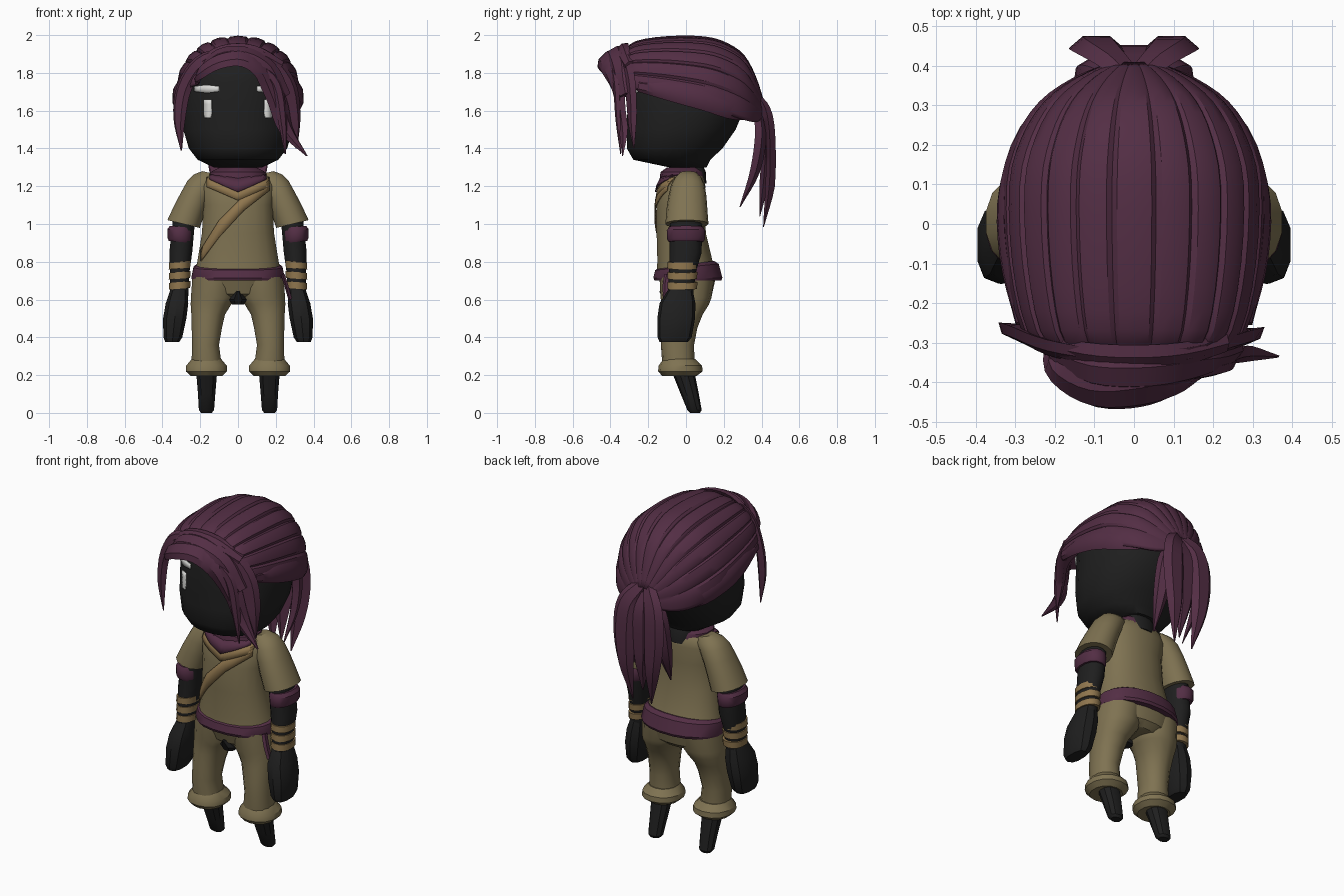
import bpy, bmesh, math
from mathutils import Vector


def material(name, r, g, b):
    m = bpy.data.materials.new(name)
    m.diffuse_color = (r, g, b, 1)
    return m


BLACK = material("charcoal", .0135, .0135, .0135)
PURPLE = material("plum", .086, .027, .058)
KHAKI = material("khaki", .212, .170, .084)
OCHRE = material("ochre", .275, .180, .075)
WHITE = material("off_white", .70, .70, .68)


def finish(name, verts, faces, mat, angle=35, fix=True):
    me = bpy.data.meshes.new(name)
    me.from_pydata([tuple(v) for v in verts], [], faces)
    if fix:
        bm = bmesh.new()
        bm.from_mesh(me)
        bmesh.ops.recalc_face_normals(bm, faces=bm.faces)
        bm.to_mesh(me)
        bm.free()
    ob = bpy.data.objects.new(name, me)
    bpy.context.collection.objects.link(ob)
    me.materials.append(mat)
    bpy.ops.object.select_all(action='DESELECT')
    ob.select_set(True)
    bpy.context.view_layer.objects.active = ob
    bpy.ops.object.shade_smooth_by_angle(angle=math.radians(angle))
    return ob


def spline(pts, steps):
    """Smooth interpolation through tuples of any length."""
    p = [Vector(q) for q in pts]
    p = [p[0] * 2 - p[1]] + p + [p[-1] * 2 - p[-2]]
    out = []
    for i in range(1, len(p) - 2):
        a, b, c, d = p[i - 1:i + 3]
        for s in range(steps):
            t = s / steps
            out.append(.5 * (2 * b + (c - a) * t + (2 * a - 5 * b + 4 * c - d) * t * t
                             + (3 * b - a - 3 * c + d) * t ** 3))
    return out + [p[-2]]


def loft(name, rings, mat, side=1, n=14, power=2.2, tilt=0, angle=35):
    """Stacked rings (z, centre x, centre y, radius x, radius y[, slope in y]), capped."""
    verts, faces = [], []
    for z, cx, cy, rx, ry, *slope in rings:
        for k in range(n):
            a = 2 * math.pi * (k + .5) / n
            c, s = math.cos(a), math.sin(a)
            dx = rx * math.copysign(abs(c) ** (2 / power), c)
            dy = ry * math.copysign(abs(s) ** (2 / power), s)
            verts.append((side * (cx + dx), cy + dy, z + tilt * dx + sum(slope) * dy))
    for r in range(len(rings) - 1):
        for k in range(n):
            m = (k + 1) % n
            faces.append((r * n + k, r * n + m, r * n + n + m, r * n + n + k))
    faces += [tuple(range(n)), tuple(range(len(verts) - n, len(verts)))]
    return finish(name, verts, faces, mat, angle)


def front_y(rings, x, z, power=2.2):
    """Front surface depth of a loft at x, z."""
    for a, b in zip(rings, rings[1:]):
        if a[0] <= z <= b[0]:
            t = (z - a[0]) / (b[0] - a[0])
            _, _, cy, rx, ry = [p + (q - p) * t for p, q in zip(a, b)]
            return cy - ry * max(0, 1 - abs(x / rx) ** power) ** (1 / power)
    return rings[-1][2] - rings[-1][4]


def ribbon(name, pts, rings, mat, across=(0, 1), lift=.006, steps=8):
    """Thin strip (x, z, half width) laid on the front of a loft."""
    rows = []
    for a, b in zip(pts, pts[1:]):
        rows += [Vector(a).lerp(Vector(b), s / steps) for s in range(steps)]
    rows.append(Vector(pts[-1]))
    verts, faces = [], []
    for x, z, w in rows:
        for k in (-1, 0, 1):
            px, pz = x + across[0] * w * k, z + across[1] * w * k
            verts.append((px, front_y(rings, px, pz) - lift, pz))
    for i in range(len(rows) - 1):
        for k in (0, 1):
            j = i * 3 + k
            faces.append((j, j + 3, j + 4, j + 1))
    ob = finish(name, verts, faces, mat, fix=False)
    sol = ob.modifiers.new("thickness", 'SOLIDIFY')
    sol.thickness, sol.offset = .007, 0
    return ob


def lock(name, pts, outward, thick=.022, mat=PURPLE):
    """Tapered lens-shaped strand through (x, y, z, half width)."""
    rows = spline(pts, 4)
    out = Vector(outward).normalized()
    verts, faces = [], []
    section = ((-1, 0), (-.5, 1), (.5, 1), (1, 0), (0, -.7))
    n = len(section)
    for i, r in enumerate(rows):
        p = r.to_3d()
        tan = (rows[min(i + 1, len(rows) - 1)].to_3d() - rows[max(i - 1, 0)].to_3d()).normalized()
        across = tan.cross(out).normalized()
        nor = across.cross(tan)
        w = max(r[3], .003)
        th = min(thick, w * .6)
        verts += [p + across * w * u + nor * th * v for u, v in section]
    for i in range(len(rows) - 1):
        for k in range(n):
            m = (k + 1) % n
            faces.append((i * n + k, i * n + m, i * n + n + m, i * n + n + k))
    faces += [tuple(range(n)), tuple(range(len(verts) - n, len(verts)))]
    return finish(name, verts, faces, mat)


# Head and face
HEAD = [(1.30, 0, .01, .13, .10), (1.34, 0, -.075, .215, .205), (1.40, 0, -.06, .262, .255),
        (1.50, 0, -.025, .292, .29), (1.60, 0, -.003, .297, .31), (1.75, 0, 0, .29, .31),
        (1.85, 0, 0, .24, .285), (1.93, 0, 0, .12, .15)]
loft("head", HEAD, BLACK, n=24, angle=50)
for s in (-1, 1):
    ribbon("eye", [(s * .16, 1.56, .016), (s * .16, 1.585, .022), (s * .16, 1.66, .02)],
           HEAD, WHITE, across=(-1, 0), steps=3)
    ribbon("eyebrow", [(s * .165 - .065, 1.715, .014), (s * .165, 1.715, .022),
                       (s * .165 + .065, 1.715, .014)], HEAD, WHITE, steps=3)

# Shirt, collar and strap
TORSO = [(.72, 0, .005, .235, .165), (.80, 0, -.005, .218, .148), (.95, 0, -.025, .193, .132),
         (1.10, 0, -.03, .185, .128), (1.20, 0, -.018, .20, .122), (1.25, 0, -.01, .175, .105),
         (1.28, 0, 0, .10, .07)]
loft("shirt", TORSO, KHAKI, n=20, angle=45)
ribbon("chest_strap", [(-.195, .835, .03), (-.10, .975, .045), (.03, 1.11, .04), (.165, 1.205, .028)],
       TORSO, OCHRE)
ribbon("neckline_trim", [(-.165, 1.222, .026), (0, 1.155, .03), (.165, 1.222, .026)], TORSO, OCHRE,
       lift=.007)
ribbon("collar_front", [(-.15, 1.25, .014), (0, 1.205, .036), (.15, 1.25, .014)], TORSO, PURPLE,
       lift=.016)
loft("collar", [(1.235, 0, -.02, .155, .12), (1.275, 0, -.02, .148, .115), (1.30, 0, -.01, .10, .09)],
     PURPLE)
loft("neck", [(1.20, 0, 0, .09, .08), (1.34, 0, 0, .09, .08)], PURPLE)
loft("nape", [(1.215, 0, .05, .075, .058), (1.275, 0, .05, .085, .055), (1.31, 0, .04, .08, .05)], BLACK)

# Belt with hanging end
loft("belt", [(.70, 0, .01, .245, .178), (.715, 0, .01, .25, .185), (.772, 0, .005, .238, .17, .1),
              (.785, 0, 0, .22, .15, .13)], PURPLE, n=20)
lock("belt_end", [(.235, -.09, .73, .025), (.255, -.10, .67, .024), (.275, -.10, .60, .02)],
     (1, 0, 0), .012)

# Hips with a dark panel in the crotch
loft("hips", [(.60, 0, .015, .12, .09), (.63, 0, .01, .20, .13), (.72, 0, .005, .238, .155)], KHAKI, n=20)
loft("crotch_panel", [(.575, 0, -.07, .035, .04), (.60, 0, -.08, .05, .045), (.645, 0, -.10, .01, .045)],
     BLACK, n=8)

for s in (-1, 1):
    # Legs and feet
    loft("trouser_leg", [(.25, .166, -.04, .082, .085), (.36, .172, -.045, .073, .088),
                         (.45, .165, -.035, .082, .095), (.52, .158, -.02, .091, .108),
                         (.575, .143, -.003, .110, .125), (.61, .130, 0, .122, .135),
                         (.72, .122, .005, .122, .145)], KHAKI, s, angle=45)
    loft("trouser_cuff", [(.195, .167, -.035, .085, .09), (.22, .167, -.03, .112, .118),
                          (.25, .167, -.03, .11, .115), (.285, .167, -.035, .08, .085)], KHAKI, s)
    loft("foot", [(0, .167, .048, .03, .026), (.015, .167, .045, .042, .038),
                  (.10, .166, .02, .048, .048), (.24, .166, -.022, .06, .062)], BLACK, s, n=10)
    # Sleeves and arms
    loft("sleeve", [(1.00, .288, .005, .088, .114), (1.08, .256, .005, .083, .108),
                    (1.15, .226, .008, .077, .10), (1.21, .195, .01, .075, .088),
                    (1.245, .165, .012, .072, .07), (1.268, .14, .012, .05, .045)], KHAKI, s, tilt=.24)
    loft("sleeve_band", [(.905, .306, 0, .062, .092), (.92, .307, 0, .068, .10),
                         (.965, .306, 0, .07, .102), (.985, .302, 0, .06, .09)], PURPLE, s, tilt=.1)
    loft("arm", [(.62, .312, -.03, .05, .066), (.75, .308, -.018, .053, .072),
                 (.85, .303, -.002, .062, .085), (1.03, .285, 0, .06, .085)], BLACK, s)
    for z in (.675, .728, .782):
        loft("wrist_band", [(z - .018, .310, -.02, .058, .078), (z + .018, .308, -.018, .059, .079)],
             OCHRE, s, tilt=-.08)
    loft("hand", [(.375, .348, -.065, .038, .075), (.40, .345, -.06, .052, .09),
                  (.50, .335, -.052, .064, .10), (.58, .323, -.045, .062, .095),
                  (.65, .313, -.03, .048, .066)], BLACK, s, n=10, power=2.6)

# Swept-back hair: raised strips running front to back (y, half width, top, base)
CAP = [(-.335, .22, 1.905, 1.74), (-.27, .285, 1.965, 1.71), (-.10, .325, 1.992, 1.67),
       (.10, .333, 1.99, 1.62), (.22, .30, 1.955, 1.58), (.31, .24, 1.89, 1.55),
       (.37, .155, 1.78, 1.54), (.41, .06, 1.66, 1.56)]
STRIPS = 11
profile = [((i + f) / STRIPS, h) for i in range(STRIPS)
           for f, h in ((0, .965), (.14, .995), (.5, 1.008), (.88, .995))] + [(1, .965)]
rows, verts, faces = spline(CAP, 3), [], []
for y, w, top, base in rows:
    for u, h in profile:
        a = (u - .5) * math.pi
        sx = math.copysign(abs(math.sin(a)) ** .9, a)
        verts.append((w * h * sx, y, base + (top - base) * h * max(0, math.cos(a)) ** .85))
m = len(profile)
for r in range(len(rows) - 1):
    for j in range(m - 1):
        faces.append((r * m + j, r * m + j + 1, r * m + m + j + 1, r * m + m + j))
cap = finish("hair_cap", verts, faces, PURPLE, 28, fix=False)
solid = cap.modifiers.new("thickness", 'SOLIDIFY')
solid.thickness, solid.offset = .025, -1

# Fringe
lock("fringe_arch", [(-.215, -.30, 1.74, .015), (-.19, -.375, 1.80, .045), (-.10, -.425, 1.86, .055),
                     (.02, -.42, 1.875, .06), (.13, -.385, 1.81, .065), (.205, -.345, 1.66, .055),
                     (.255, -.325, 1.50, .04), (.365, -.335, 1.36, .004)], (0, -.7, .7))
lock("fringe_fill", [(-.20, -.32, 1.80, .03), (-.10, -.37, 1.895, .05), (.04, -.375, 1.905, .055),
                     (.17, -.35, 1.83, .05), (.25, -.32, 1.68, .04)], (0, -.5, .85))
lock("fringe_right", [(-.06, -.33, 1.92, .03), (.12, -.33, 1.885, .05), (.245, -.295, 1.75, .06),
                      (.285, -.28, 1.58, .05), (.31, -.275, 1.40, .005)], (.35, -.9, .2))
lock("fringe_left", [(-.06, -.33, 1.915, .03), (-.20, -.31, 1.85, .045), (-.285, -.275, 1.72, .045),
                     (-.31, -.265, 1.56, .035), (-.30, -.27, 1.39, .004)], (-.4, -.9, .2))
lock("fringe_band", [(-.22, -.30, 1.84, .03), (-.08, -.335, 1.915, .045), (.08, -.335, 1.915, .045),
                     (.23, -.30, 1.84, .03)], (0, -.7, .7))
lock("fringe_strand", [(.10, -.39, 1.85, .02), (.20, -.365, 1.74, .03), (.235, -.355, 1.55, .025),
                       (.25, -.345, 1.37, .004)], (.3, -1, 0))

# Ponytail and side sweeps
for s in (-1, 1):
    lock("ponytail_outer", [(s * .02, .375, 1.66, .04), (s * .08, .43, 1.56, .065),
                            (s * .095, .445, 1.40, .07), (s * .085, .44, 1.20, .05),
                            (s * .06, .41, .985, .004)], (0, 1, 0), .03)
    lock("ponytail_inner", [(s * .03, .36, 1.60, .04), (s * .10, .39, 1.48, .048),
                            (s * .115, .36, 1.28, .04), (s * .10, .285, 1.09, .004)],
         (s * .6, 1, 0), .03)
    lock("side_sweep", [(s * .285, -.25, 1.73, .03), (s * .325, -.08, 1.70, .05),
                        (s * .325, .10, 1.655, .055), (s * .25, .27, 1.60, .05),
                        (s * .06, .40, 1.60, .03)], (s, .2, 0), .014)
lock("ponytail_middle", [(0, .38, 1.62, .05), (0, .42, 1.50, .07), (0, .415, 1.28, .06),
                         (.01, .39, 1.04, .004)], (0, 1, 0), .03)
